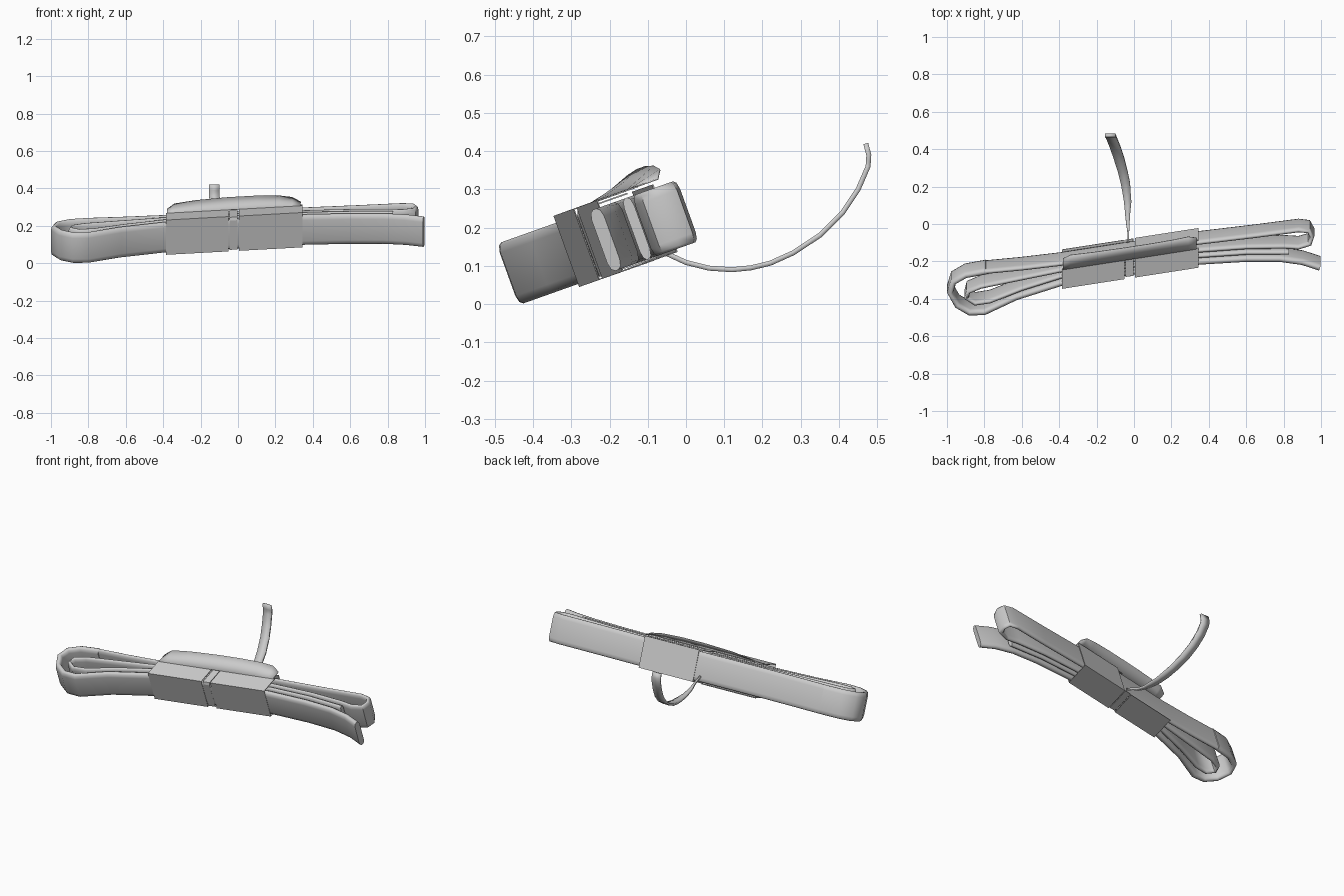
import bpy, math
from mathutils import Vector

if "Cube" in bpy.data.objects:
    bpy.data.objects.remove(bpy.data.objects["Cube"])

# The folded bundle lies in a plane leaning back about 20 degrees:
# s = position across the bundle, h = height along the strap width
def P(x, s, h):
    return Vector((x, s - 0.34 * h, 0.243 + 0.355 * s + 0.94 * h))

def make(name, verts, faces, smooth=None, thick=0):
    me = bpy.data.meshes.new(name)
    me.from_pydata([tuple(v) for v in verts], [], faces)
    me.update()
    ob = bpy.data.objects.new(name, me)
    bpy.context.collection.objects.link(ob)
    bpy.ops.object.select_all(action='DESELECT')
    ob.select_set(True)
    bpy.context.view_layer.objects.active = ob
    bpy.ops.object.mode_set(mode='EDIT')
    bpy.ops.mesh.select_all(action='SELECT')
    bpy.ops.mesh.normals_make_consistent(inside=False)
    bpy.ops.object.mode_set(mode='OBJECT')
    if smooth:
        bpy.ops.object.shade_smooth_by_angle(angle=math.radians(smooth))
    if thick:
        m = ob.modifiers.new("paper", 'SOLIDIFY')
        m.thickness, m.offset = thick, 0
    return ob

def grid_faces(rows, cols, closed=False):
    return [(i * cols + j, i * cols + (j + 1) % cols,
             (i + 1) * cols + (j + 1) % cols, (i + 1) * cols + j)
            for i in range(rows - 1) for j in range(cols if closed else cols - 1)]

# Pillow-edged strap swept along a path of (x, s) points
def strap(name, path, t, w=0.085):
    sec = [(t, -.7 * w), (t, .7 * w), (.75 * t, .92 * w), (.25 * t, w),
           (-.25 * t, w), (-.75 * t, .92 * w), (-t, .7 * w), (-t, -.7 * w),
           (-.75 * t, -.92 * w), (-.25 * t, -w), (.25 * t, -w), (.75 * t, -.92 * w)]
    pts = [Vector(p) for p in path]
    verts = []
    for i, p in enumerate(pts):
        a = (p - pts[i - 1]).normalized() if i else Vector((0, 0))
        b = (pts[i + 1] - p).normalized() if i < len(pts) - 1 else Vector((0, 0))
        d = (a + b).normalized()
        for o, h in sec:
            verts.append(P(p.x - d.y * o, p.y + d.x * o, h))
    n, k = len(pts), len(sec)
    faces = grid_faces(n, k, True) + [tuple(range(k)), tuple(range((n - 1) * k, n * k))]
    return make(name, verts, faces, 50)

# Front strap with the outer left loop
strap("outer_strap", [(.993, -.21), (.9, -.18), (.78, -.163), (.6, -.163), (.35, -.178),
                      (-.02, -.234), (-.38, -.289), (-.63, -.368), (-.8, -.448),
                      (-.88, -.45), (-.945, -.412), (-.983, -.345), (-.965, -.287),
                      (-.9, -.25), (-.79, -.23)], .017)
# Thin rear strap, right turn, and inner left loop
strap("inner_strap", [(-.82, -.233), (-.6, -.212), (-.38, -.186), (0, -.127), (.34, -.075),
                      (.65, -.038), (.88, -.008), (.935, -.014), (.952, -.045),
                      (.94, -.082), (.88, -.1), (.8, -.095), (.6, -.098), (.35, -.116),
                      (-.02, -.168), (-.38, -.22), (-.65, -.275), (-.82, -.31),
                      (-.885, -.337), (-.895, -.372), (-.85, -.4), (-.77, -.388),
                      (-.6, -.321), (-.38, -.252), (-.02, -.198), (.35, -.145),
                      (.6, -.128), (.83, -.128)], .013)

# Paper sleeve in two halves; only the right half closes at the rear
def front(x):
    return -.309 + .155 * (x + .38)

def sleeve(name, xs, prof):
    verts = [P(x, front(x) + o, h) for x in xs for o, h in prof]
    return make(name, verts, grid_faces(len(xs), len(prof)), None, .004)

wrap = [(.105, .103), (0, .103), (0, -.092), (.142, -.092)]
sleeve("sleeve_left", (-.385, -.05), wrap)
sleeve("sleeve_right", (.005, .345), wrap + [(.142, .095)])

# Raised, bowed lid flap on top of the sleeve
verts = []
lid_x = [-.38, -.34, -.22, -.05, .1, .22, .29, .335]
for i, x in enumerate(lid_x):
    bump = math.sin(math.pi * i / 7) ** .8
    reach = .06 if i in (0, 7) else .08
    for f in (0, .5, 1):
        verts.append(P(x, front(x) + .1 + reach * f, .104 + .042 * bump * f))
make("lid_flap", verts, grid_faces(len(lid_x), 3), 30, .004)

# Narrow tie band visible in the gap between the sleeve halves
sleeve("tie_band", (-.046, -.004),
       [(.13, .095), (.008, .095), (.003, .08), (.003, -.085), (.143, -.088)])

# Loose curling tail of the tie: (x centre, y, z, half width)
tail = [(-.03, -.1, .15, .004), (-.03, -.05, .132, .004), (-.033, .0, .109, .009),
        (-.034, .06, .094, .014), (-.034, .12, .09, .02), (-.04, .17, .095, .022),
        (-.046, .22, .107, .025), (-.06, .28, .134, .026), (-.08, .35, .18, .028),
        (-.1, .41, .24, .028), (-.116, .45, .3, .028), (-.127, .476, .36, .028),
        (-.128, .478, .39, .028), (-.128, .47, .42, .028)]
verts = [(x + k * w, y, z) for x, y, z, w in tail for k in (-1, 1)]
make("tie_tail", verts, grid_faces(len(tail), 2), 30, .013)
